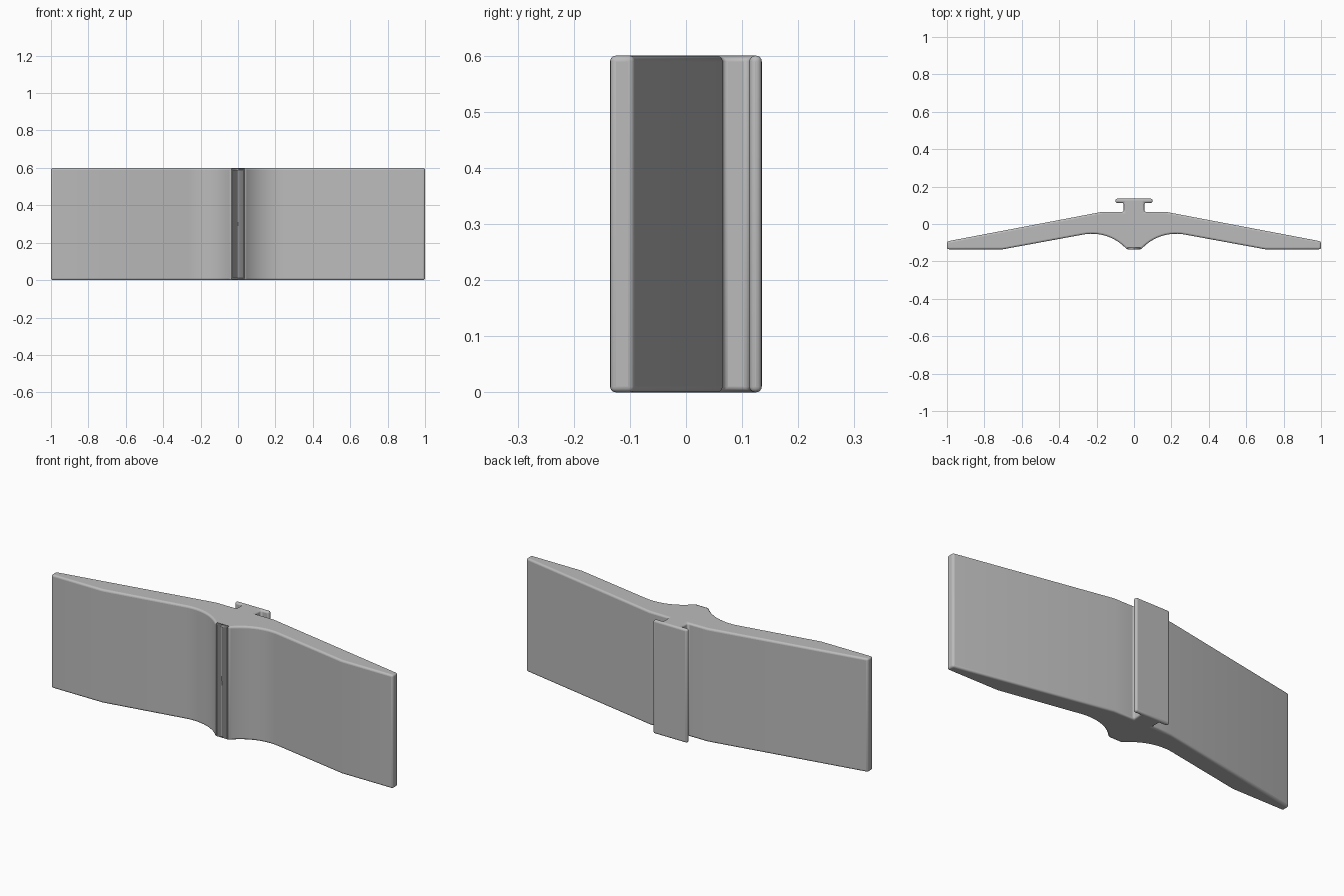
import bpy, bmesh, math

cube = bpy.data.objects.get("Cube")
if cube:
    bpy.data.objects.remove(cube, do_unlink=True)

HEIGHT = 0.6

# Single grey finish
grey = bpy.data.materials.new("light grey")
grey.use_nodes = True
colour = (0.5, 0.5, 0.5, 1)
grey.diffuse_color = colour
grey.node_tree.nodes["Principled BSDF"].inputs["Base Color"].default_value = colour

# Half cross-section: T-shaped rail, sloping back, tip, flat foot
half = [(0.1, 0.135), (0.1, 0.113), (0.055, 0.113), (0.055, 0.065),
        (0.17, 0.065), (1, -0.093), (1, -0.135), (0.7, -0.135)]

# Concave arc running into the central rib
radius, cx, cy = 0.25, 0.225, -0.302
steps = 14
for i in range(steps + 1):
    a = math.radians(80 + (138 - 80) * i / steps)
    half.append((cx + radius * math.cos(a), cy + radius * math.sin(a)))
half.append((0.035, -0.135))

# Mirror the half and extrude it upward
profile = half + [(-x, y) for x, y in reversed(half)]
bm = bmesh.new()
base = bm.faces.new([bm.verts.new((x, y, 0)) for x, y in profile])
top = bmesh.ops.extrude_face_region(bm, geom=[base])["geom"]
bmesh.ops.translate(bm, vec=(0, 0, HEIGHT),
                    verts=[v for v in top if isinstance(v, bmesh.types.BMVert)])
bmesh.ops.recalc_face_normals(bm, faces=bm.faces)
mesh = bpy.data.meshes.new("winged_strip")
bm.to_mesh(mesh)
bm.free()

strip = bpy.data.objects.new("winged_strip", mesh)
bpy.context.collection.objects.link(strip)
mesh.materials.append(grey)

# Softly rounded edges
bevel = strip.modifiers.new("rounded_edges", "BEVEL")
bevel.width = 0.01
bevel.segments = 4
bevel.limit_method = "ANGLE"
bevel.angle_limit = math.radians(30)
bevel.use_clamp_overlap = False

bpy.context.view_layer.objects.active = strip
strip.select_set(True)
bpy.ops.object.shade_smooth_by_angle(angle=math.radians(30))
